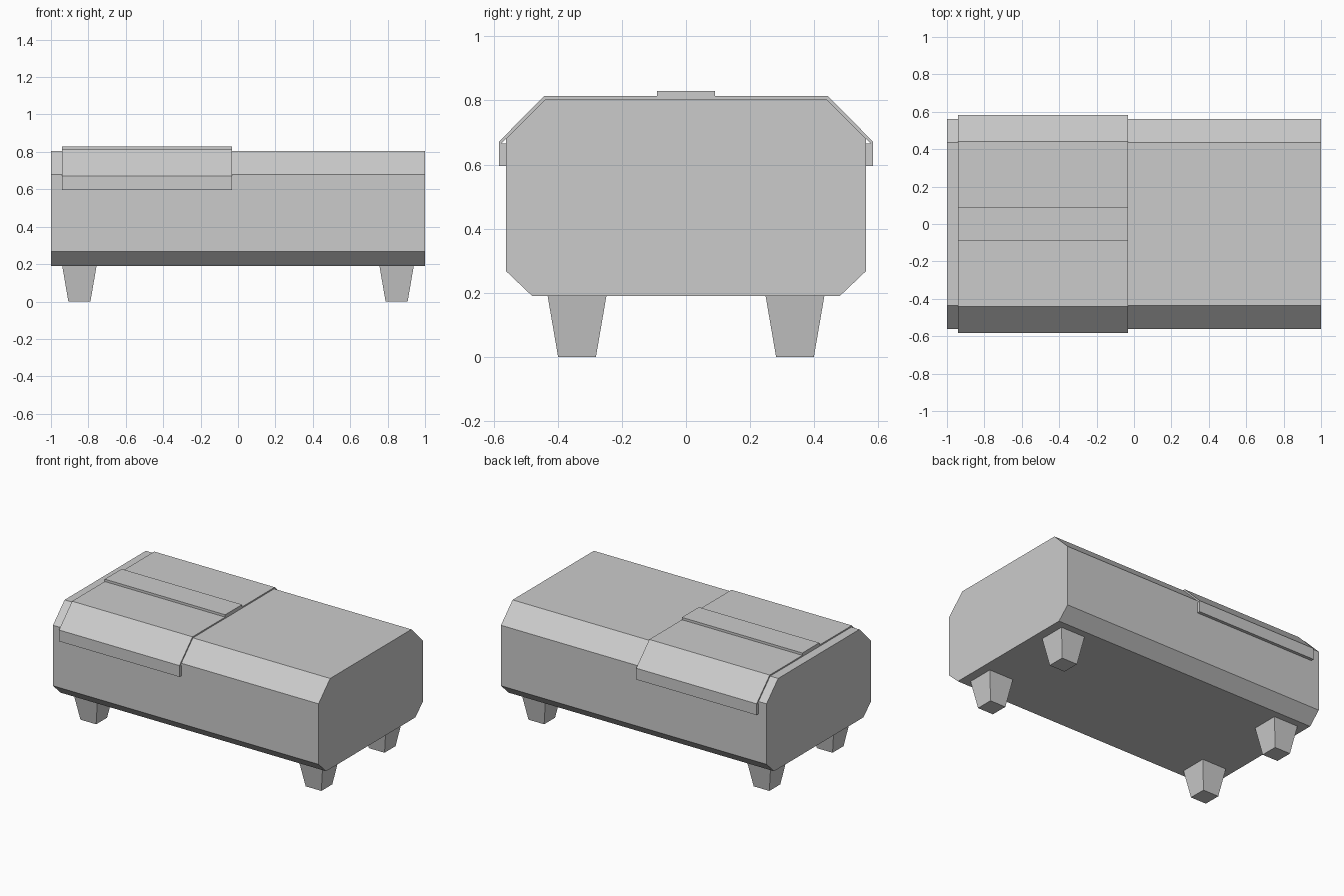
import bpy
import bmesh

cube = bpy.data.objects.get("Cube")
if cube:
    bpy.data.objects.remove(cube, do_unlink=True)

grey = bpy.data.materials.new("plain grey")
grey.use_nodes = True
colour = (0.6, 0.6, 0.6, 1)
grey.diffuse_color = colour
grey.node_tree.nodes["Principled BSDF"].inputs["Base Color"].default_value = colour


def loft(name, start, end):
    """Solid between two matching outlines."""
    bm = bmesh.new()
    a = [bm.verts.new(p) for p in start]
    b = [bm.verts.new(p) for p in end]
    bm.faces.new(a)
    bm.faces.new(b)
    for i in range(len(a)):
        j = (i + 1) % len(a)
        bm.faces.new((a[i], a[j], b[j], b[i]))
    bmesh.ops.recalc_face_normals(bm, faces=bm.faces)
    mesh = bpy.data.meshes.new(name)
    bm.to_mesh(mesh)
    bm.free()
    mesh.materials.append(grey)
    obj = bpy.data.objects.new(name, mesh)
    bpy.context.collection.objects.link(obj)
    return obj


def extrude_x(name, profile, x0, x1):
    return loft(name, [(x0, y, z) for y, z in profile],
                [(x1, y, z) for y, z in profile])


def mirrored(half):
    """Complete a half profile across the y = 0 plane."""
    return half + [(-y, z) for y, z in reversed(half)]


def rect(y0, y1, z0, z1):
    return [(y0, z0), (y1, z0), (y1, z1), (y0, z1)]


# Chamfered body
body_half = [(0.48, 0.19), (0.562, 0.268), (0.562, 0.68), (0.437, 0.805)]
extrude_x("body", mirrored(body_half), -1, 1)

# Folded cover over the right half, with side lips and a top rib
X0, X1 = -0.94, -0.033
outer = [(0.583, 0.595), (0.583, 0.672), (0.442, 0.814)]
inner = [(0.437, 0.805), (0.576, 0.666), (0.576, 0.595)]
cover = mirrored(outer) + [(-y, z) for y, z in reversed(inner)] + inner
extrude_x("cover", cover, X0, X1)
extrude_x("cover_rib", rect(-0.091, 0.091, 0.81, 0.83), X0, X1)
for side, s in (("front", -1), ("back", 1)):
    extrude_x(side + "_cover_lip", rect(s * 0.56, s * 0.577, 0.595, 0.666), X0, X1)


# Tapered feet
def square(x, y, r, z):
    return [(x - r, y - r, z), (x + r, y - r, z), (x + r, y + r, z), (x - r, y + r, z)]


for end, y in (("front", -0.34), ("back", 0.34)):
    for side, x in (("right", -0.848), ("left", 0.848)):
        loft(f"{end}_{side}_foot", square(x, y, 0.059, 0), square(x, y, 0.092, 0.192))
